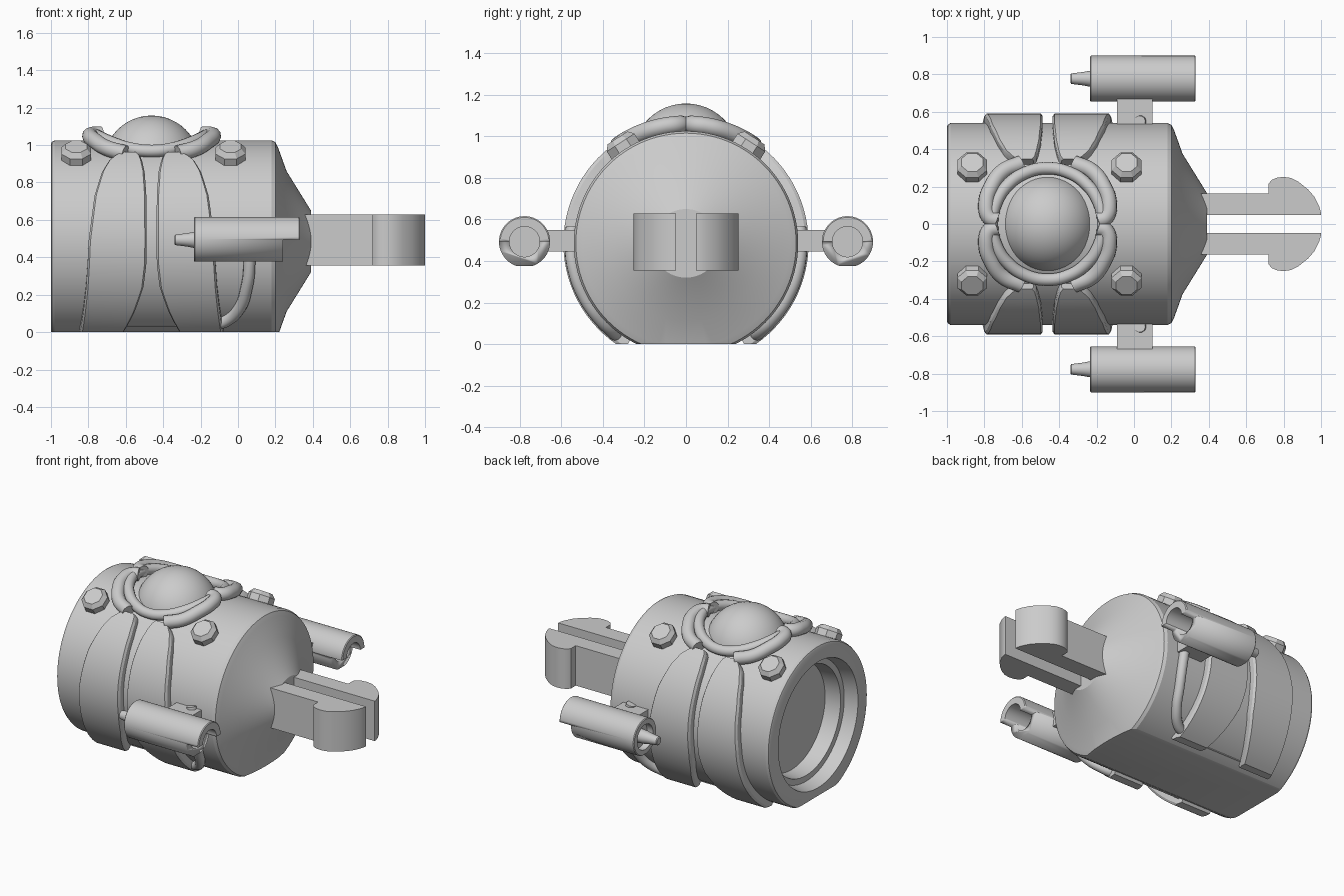
import bpy, bmesh
from math import sin, cos, pi, radians, sqrt
from mathutils import Vector, Matrix

cube = bpy.data.objects.get("Cube")
if cube:
    bpy.data.objects.remove(cube)

AXIS_Z, BODY_R, MID_X = 0.485, 0.54, -0.462

grey = bpy.data.materials.new("plain grey")
grey.use_nodes = True
grey.diffuse_color = (0.6, 0.6, 0.6, 1)
grey.node_tree.nodes["Principled BSDF"].inputs["Base Color"].default_value = (0.6, 0.6, 0.6, 1)


def finish(name, bm, angle=35):
    bmesh.ops.remove_doubles(bm, verts=bm.verts, dist=0.0002)
    bmesh.ops.recalc_face_normals(bm, faces=bm.faces)
    mesh = bpy.data.meshes.new(name)
    bm.to_mesh(mesh)
    bm.free()
    obj = bpy.data.objects.new(name, mesh)
    bpy.context.collection.objects.link(obj)
    mesh.materials.append(grey)
    select(obj)
    bpy.ops.object.shade_smooth_by_angle(angle=radians(angle))
    return obj


def select(obj):
    bpy.ops.object.select_all(action='DESELECT')
    obj.select_set(True)
    bpy.context.view_layer.objects.active = obj


def cut_below(bm, z):
    geom = bm.verts[:] + bm.edges[:] + bm.faces[:]
    cut = bmesh.ops.bisect_plane(bm, geom=geom, plane_co=(0, 0, z), plane_no=(0, 0, 1), clear_inner=True)
    edges = [e for e in cut["geom_cut"] if isinstance(e, bmesh.types.BMEdge)]
    bmesh.ops.edgenet_fill(bm, edges=edges)


def lathe(profile, y, z, steps=64):
    """Revolve (x, radius) points about an axis along x."""
    bm = bmesh.new()
    verts = [bm.verts.new((x, y, z + r)) for x, r in profile]
    edges = [bm.edges.new(p) for p in zip(verts, verts[1:])]
    bmesh.ops.spin(bm, geom=verts + edges, cent=(0, y, z), axis=(1, 0, 0),
                   angle=2 * pi, steps=steps, use_merge=True)
    bmesh.ops.remove_doubles(bm, verts=bm.verts, dist=0.0002)
    return bm


def prism(outline, z0, z1):
    bm = bmesh.new()
    face = bm.faces.new([bm.verts.new((x, y, z0)) for x, y in outline])
    top = bmesh.ops.extrude_face_region(bm, geom=[face])["geom"]
    bmesh.ops.translate(bm, vec=(0, 0, z1 - z0), verts=[v for v in top if isinstance(v, bmesh.types.BMVert)])
    return bm


def box(x0, x1, y0, y1, z0, z1):
    return prism([(x0, y0), (x1, y0), (x1, y1), (x0, y1)], z0, z1)


def subtract(obj, cutter):
    mod = obj.modifiers.new("cut", 'BOOLEAN')
    mod.operation, mod.solver, mod.object = 'DIFFERENCE', 'EXACT', cutter
    select(obj)
    bpy.ops.object.modifier_apply(modifier=mod.name)
    bpy.data.objects.remove(cutter)


def on_body(x, y, r):
    return Vector((x, y, AXIS_Z + sqrt(r * r - y * y)))


def around(x, deg, r, side):
    return Vector((x, side * r * cos(radians(deg)), AXIS_Z + r * sin(radians(deg))))


def tube(name, points, radius, cyclic=False):
    curve = bpy.data.curves.new(name, 'CURVE')
    curve.dimensions = '3D'
    curve.bevel_depth, curve.bevel_resolution, curve.use_fill_caps = radius, 4, True
    spline = curve.splines.new('BEZIER')
    spline.bezier_points.add(len(points) - 1)
    for bp, p in zip(spline.bezier_points, points):
        bp.co = p
        bp.handle_left_type = bp.handle_right_type = 'AUTO'
    spline.use_cyclic_u = cyclic
    spline.resolution_u = 8
    obj = bpy.data.objects.new(name, curve)
    bpy.context.collection.objects.link(obj)
    curve.materials.append(grey)
    select(obj)
    bpy.ops.object.convert(target='MESH')
    bpy.ops.object.shade_smooth_by_angle(angle=radians(40))


# Hull: barrel with a nose cone at one end and a stepped socket at the other
hull_bm = lathe([(-0.8, 0), (-0.8, 0.36), (-0.91, 0.37), (-0.91, 0.41), (-1, 0.43),
                 (-1, 0.52), (-0.995, 0.532), (-0.98, BODY_R), (0.18, BODY_R), (0.2, 0.53),
                 (0.215, 0.5), (0.26, 0.375), (0.39, 0.165), (0.39, 0)], 0, AXIS_Z, 96)
cut_below(hull_bm, 0)
hull = finish("hull", hull_bm, 25)

# Chamfered square pocket in the socket wall
pocket = prism([(-0.2, -0.14), (-0.14, -0.2), (0.14, -0.2), (0.2, -0.14),
                (0.2, 0.14), (0.14, 0.2), (-0.14, 0.2), (-0.2, 0.14)], -0.82, -0.62)
bmesh.ops.transform(pocket, matrix=Matrix.Translation((0, 0, AXIS_Z)) @ Matrix.Rotation(pi / 2, 4, 'Y'),
                    verts=pocket.verts)
for v in pocket.verts:
    v.co.x = -0.82 if v.co.x > 0.7 else -0.62
subtract(hull, finish("pocket_cutter", pocket))

# Dome with its saddle-shaped ring and four side lobes
dome = bmesh.new()
bmesh.ops.create_uvsphere(dome, u_segments=48, v_segments=24, radius=0.258,
                          matrix=Matrix.Translation((MID_X, 0, 0.9)))
finish("dome", dome)
ring = [on_body(MID_X + 0.298 * cos(a), 0.298 * sin(a), 0.568) for a in [i * pi / 8 for i in range(16)]]
tube("dome_ring", ring, 0.034, True)
for sx in (-1, 1):
    for sy in (-1, 1):
        lobe = [(0.27, 0.02), (0.31, 0.035), (0.328, 0.11), (0.3, 0.2), (0.24, 0.28), (0.14, 0.325)]
        tube("ring_lobe", [on_body(MID_X + sx * x, sy * y, 0.572) for x, y in lobe], 0.043)

# Straps: angle around the hull, outer edge and inner edge as distance from the middle
rows = [(54, 0.165, 0.075), (52, 0.195, 0.06), (48, 0.23, 0.05), (40, 0.265, 0.037), (25, 0.305, 0.028),
        (0, 0.337, 0.026), (-12, 0.342, 0.028), (-25, 0.35, 0.043), (-40, 0.364, 0.088), (-60, 0.385, 0.16)]
for side in (-1, 1):
    for sx in (-1, 1):
        bm = bmesh.new()
        loops = []
        for (a0, o0, i0), (a1, o1, i1) in zip(rows, rows[1:]):
            n = max(1, round(abs(a1 - a0) / 4))
            for k in range(n + (a1 == -60)):
                t = k / n
                a, o, i = (p + (q - p) * t for p, q in ((a0, a1), (o0, o1), (i0, i1)))
                section = [(o, 0.515), (o, 0.575), (o - 0.01, 0.59), (i + 0.01, 0.59), (i, 0.575), (i, 0.515)]
                loops.append([bm.verts.new(around(MID_X + sx * d, a, r, side)) for d, r in section])
        for la, lb in zip(loops, loops[1:]):
            for k in range(6):
                bm.faces.new((la[k], la[k - 1], lb[k - 1], lb[k]))
        bm.faces.new(loops[0])
        bm.faces.new(loops[-1])
        cut_below(bm, 0)
        finish("side_strap", bm, 30)

    # Foot plate between the straps
    finish("foot_plate", box(-0.61, -0.31, side * 0.2, side * 0.3, 0.03, 0.075))

    # Hose running from the strut down to the base
    hose = [(0.03, 8), (0.055, -3), (0.06, -15), (0.045, -27), (0.01, -40), (-0.06, -50), (-0.14, -54)]
    tube("side_hose", [around(x, a, 0.553, side) for x, a in hose], 0.032)

    # Side barrel: hollow at both ends, flat underneath, lower lip cut back
    y = side * 0.777
    bm = lathe([(0.0, 0), (0.0, 0.073), (0.33, 0.073), (0.33, 0.117), (0.325, 0.123), (-0.23, 0.123),
                (-0.235, 0.118), (-0.235, 0.085), (-0.19, 0.085), (-0.19, 0.045), (-0.24, 0.042),
                (-0.27, 0.036), (-0.335, 0.028), (-0.34, 0.022), (-0.34, 0)], y, 0.493, 48)
    cut_below(bm, 0.377)
    barrel = finish("side_barrel", bm, 30)
    subtract(barrel, finish("lip_cutter", box(0.24, 0.4, y - 0.2, y + 0.2, 0.3, 0.493)))
    finish("barrel_strut", box(-0.09, 0.1, side * 0.5, side * 0.68, 0.445, 0.55))

    # Claw prong
    prong = [(0.3, 0.048), (0.3, 0.163), (0.72, 0.163), (0.72, 0.215), (0.735, 0.235), (0.765, 0.248),
             (0.8, 0.252), (0.84, 0.246), (0.88, 0.225), (0.93, 0.185), (0.965, 0.145), (0.99, 0.095),
             (1, 0.06), (1, 0.048)]
    finish("claw_prong", prism([(px, side * py) for px, py in prong], 0.355, 0.628), 30)

    # Octagonal bolts with chamfered heads
    for bx in (-0.865, -0.04):
        bm = bmesh.new()
        for r0, r1, z0, z1 in ((0.086, 0.086, 0.5, 0.578), (0.086, 0.062, 0.578, 0.605)):
            bmesh.ops.create_cone(bm, cap_ends=True, segments=8, radius1=r0, radius2=r1, depth=z1 - z0,
                                  matrix=Matrix.Translation((0, 0, (z0 + z1) / 2)))
        tilt = Matrix.Rotation(-side * radians(33), 4, 'X') @ Matrix.Rotation(pi / 8, 4, 'Z')
        bmesh.ops.transform(bm, matrix=Matrix.Translation((bx, 0, AXIS_Z)) @ tilt, verts=bm.verts)
        finish("hull_bolt", bm, 15)
